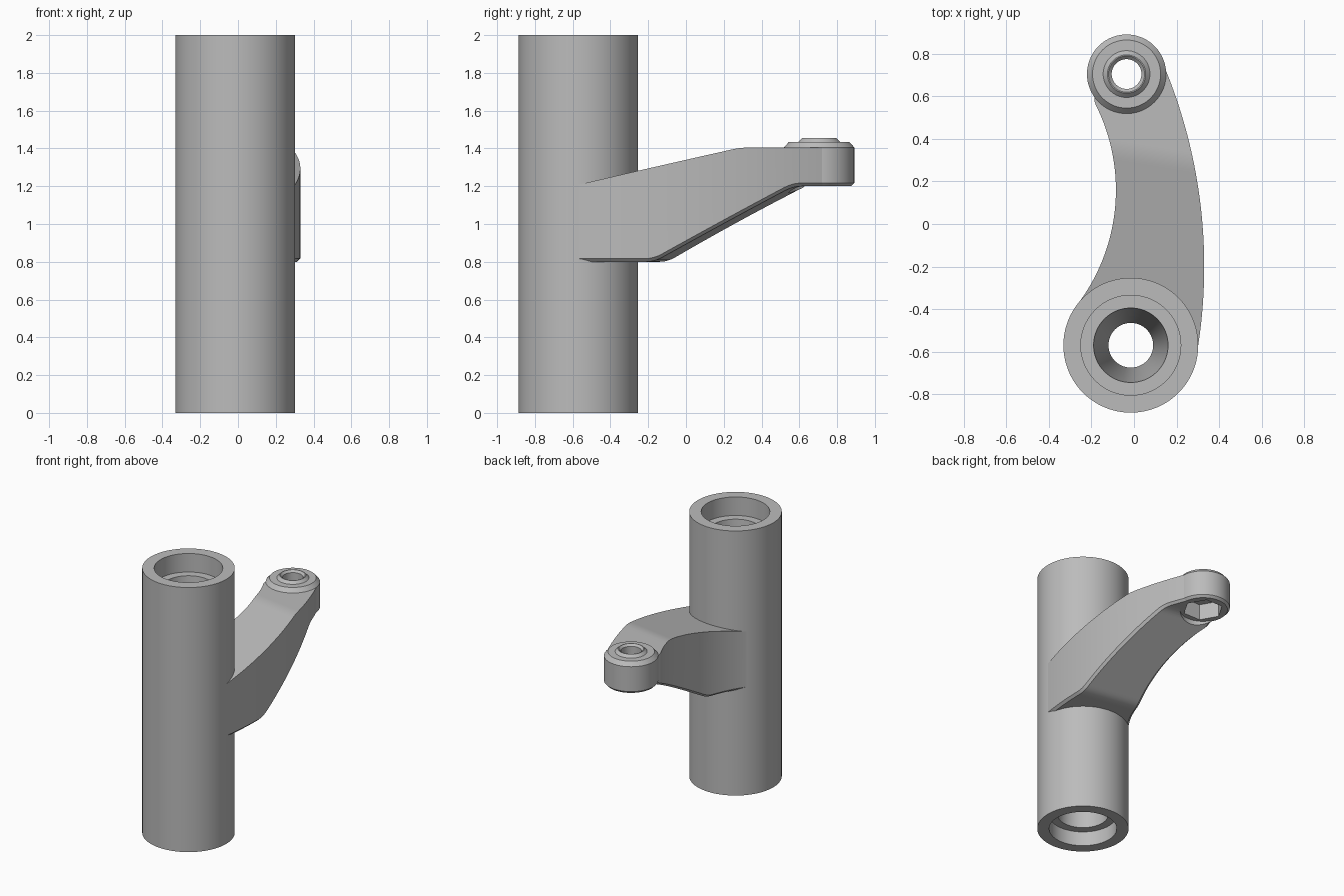
import bpy
import bmesh
import math

cube = bpy.data.objects.get("Cube")
if cube:
    bpy.data.objects.remove(cube, do_unlink=True)

grey = bpy.data.materials.new("machined_grey")
grey.use_nodes = True
GREY = (0.5, 0.5, 0.5, 1)
grey.diffuse_color = GREY
grey.node_tree.nodes["Principled BSDF"].inputs["Base Color"].default_value = GREY

POST = (-0.015, -0.57)
BOSS = (-0.035, 0.705)
TILT = 0.17          # skew of the arm's cross-sections in plan


def loft(name, rings, closed):
    """Skin a list of point rings; cap the ends, or join last to first."""
    bm = bmesh.new()
    rows = [[bm.verts.new(p) for p in ring] for ring in rings]
    n = len(rows[0])
    pairs = list(zip(rows, rows[1:]))
    if closed:
        pairs.append((rows[-1], rows[0]))
    else:
        bm.faces.new(rows[0])
        bm.faces.new(rows[-1])
    for a, b in pairs:
        for i in range(n):
            j = (i + 1) % n
            bm.faces.new((a[i], a[j], b[j], b[i]))
    bmesh.ops.recalc_face_normals(bm, faces=bm.faces[:])
    mesh = bpy.data.meshes.new(name)
    bm.to_mesh(mesh)
    bm.free()
    mesh.materials.append(grey)
    obj = bpy.data.objects.new(name, mesh)
    bpy.context.collection.objects.link(obj)
    return obj


def turned(name, centre, profile, sides=96, closed=False):
    """Turn an (r, z) profile about a vertical axis."""
    turns = [math.tau * i / sides for i in range(sides)]
    rings = [[(centre[0] + r * math.cos(t), centre[1] + r * math.sin(t), z)
              for t in turns] for r, z in profile]
    return loft(name, rings, closed)


def cut(obj, *cutters):
    for cutter in cutters:
        mod = obj.modifiers.new("cut_" + cutter.name, 'BOOLEAN')
        mod.operation = 'DIFFERENCE'
        mod.solver = 'EXACT'
        mod.object = cutter
    select(obj)
    for mod in list(obj.modifiers):
        bpy.ops.object.modifier_apply(modifier=mod.name)
    for cutter in cutters:
        bpy.data.objects.remove(cutter, do_unlink=True)


def select(obj):
    bpy.ops.object.select_all(action='DESELECT')
    obj.select_set(True)
    bpy.context.view_layer.objects.active = obj


# Hollow post with a counterbore at each end and a waisted bore
post = turned("hollow_post", POST, [
    (0.317, 0), (0.317, 2), (0.235, 2), (0.235, 1.86), (0.175, 1.86),
    (0.105, 1), (0.175, 0.11), (0.235, 0.11), (0.235, 0)], closed=True)


# Curved arm: plan edges are arcs, heights are eased ramps
def edge(s, cx, cy, radius):
    x = 0
    for _ in range(20):
        x = cx + math.sqrt(radius ** 2 - (s - TILT * x - cy) ** 2)
    return x


def ramp(s, s0, z0, s1, z1, lo, hi):
    """Clamped slope, averaged over a short window to round its corners."""
    total = 0
    for i in range(-4, 5):
        z = z0 + (z1 - z0) * (s + i * 0.01 - s0) / (s1 - s0)
        total += min(max(z, lo), hi)
    return total / 9


def section(s):
    left = max(edge(s, -0.975, 0.16, 0.89), -0.27 if s < 0 else -0.185)
    right = edge(s, -2.12, -0.2, 2.45)
    top = ramp(s, -0.488, 1.215, 0.338, 1.405, 1.0, 1.405)
    low = ramp(s, -0.115, 0.8, 0.6, 1.2, 0.8, 1.2)
    c = 0.017
    outline = [(left, top), (right, top), (right, low + c), (right - c, low),
               (left + c, low), (left, low + c)]
    return [(x, s - TILT * x, z) for x, z in outline]


COUNT = 90
START, END = -0.52, 0.774
arm = loft("curved_arm", [section(START + (END - START) * i / COUNT)
                          for i in range(COUNT + 1)], False)
cut(arm,
    turned("post_clearance", POST, [(0.28, 0.5), (0.28, 1.6)]),
    turned("boss_clearance", BOSS, [(0.16, 1), (0.16, 1.6)]))

# End boss with raised lip, pin hole and hexagonal nut pocket
boss = turned("end_boss", BOSS, [
    (0.17, 1.2), (0.186, 1.217), (0.186, 1.405), (0.16, 1.435),
    (0.11, 1.435), (0.09, 1.455)])
cut(boss,
    turned("pin_hole", BOSS, [(0.07, 1.1), (0.07, 1.44), (0.09, 1.46)]),
    turned("nut_pocket", BOSS, [(0.14, 1.1), (0.14, 1.32)], sides=6))

for part in (post, arm, boss):
    select(part)
    bpy.ops.object.shade_smooth_by_angle(angle=math.radians(25))
